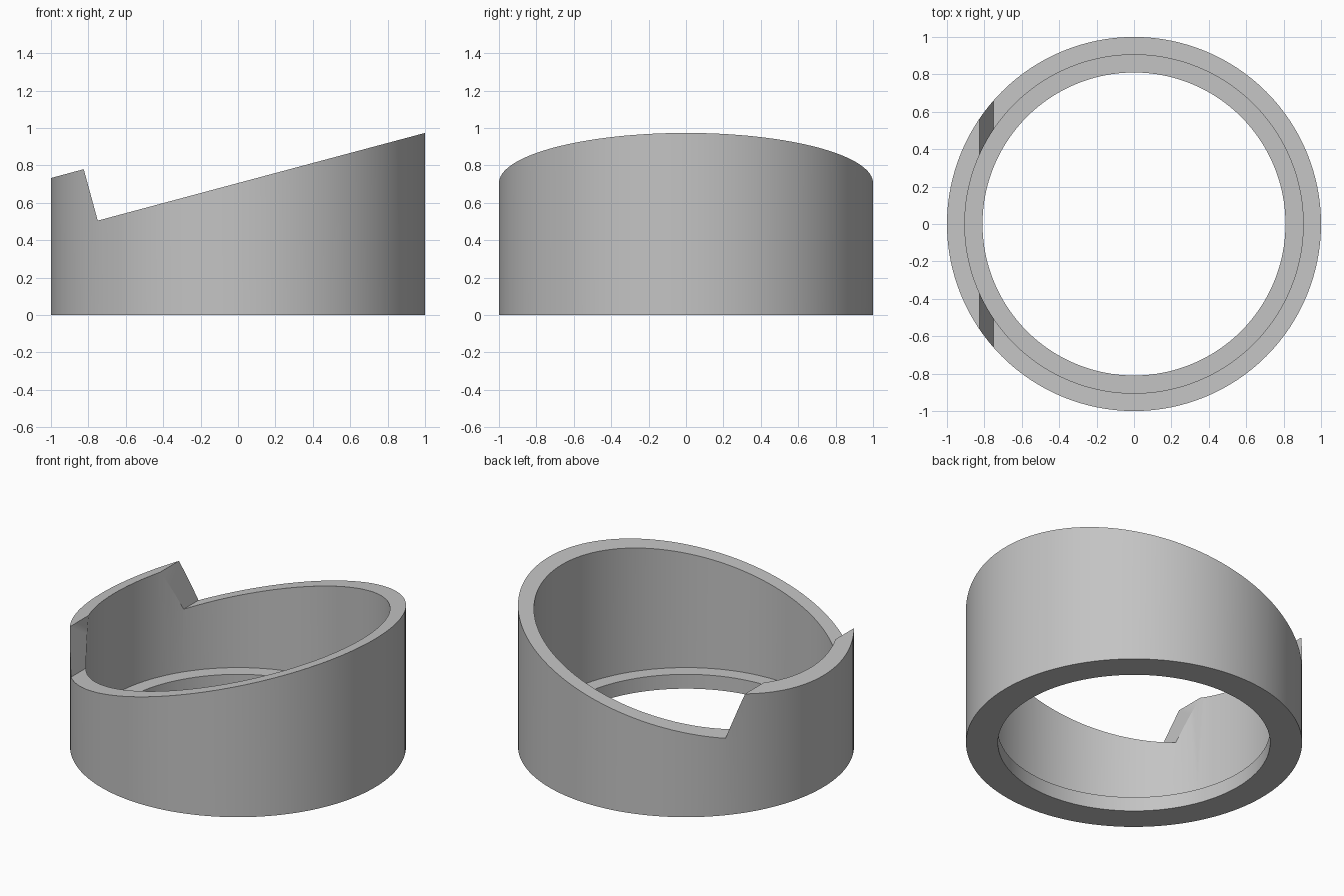
import bpy, bmesh, math

if "Cube" in bpy.data.objects:
    bpy.data.objects.remove(bpy.data.objects["Cube"])

SEGMENTS = 128
grey = bpy.data.materials.new("light grey")
grey.diffuse_color = (0.55, 0.55, 0.55, 1)
grey.use_nodes = True
grey.node_tree.nodes["Principled BSDF"].inputs["Base Color"].default_value = grey.diffuse_color


def make_object(name, bm):
    bmesh.ops.recalc_face_normals(bm, faces=bm.faces)
    mesh = bpy.data.meshes.new(name)
    bm.to_mesh(mesh)
    bm.free()
    mesh.materials.append(grey)
    obj = bpy.data.objects.new(name, mesh)
    bpy.context.collection.objects.link(obj)
    return obj


# Collar: stepped wall section (radius, height) turned around z
section = [(0.81, 0), (1, 0), (1, 1.2), (0.905, 1.2), (0.905, 0.094), (0.81, 0.094)]
bm = bmesh.new()
rings = []
for i in range(SEGMENTS):
    a = 2 * math.pi * i / SEGMENTS
    rings.append([bm.verts.new((r * math.cos(a), r * math.sin(a), z)) for r, z in section])
for i in range(SEGMENTS):
    p, q = rings[i], rings[(i + 1) % SEGMENTS]
    for j in range(len(section)):
        k = (j + 1) % len(section)
        bm.faces.new((p[j], q[j], q[k], p[k]))
collar = make_object("collar", bm)

# Cutter: region above the sloped rim with its step, extruded along y
outline = [(-1.2, 0.679), (-0.825, 0.78), (-0.75, 0.505), (1.2, 1.0275), (1.2, 1.6), (-1.2, 1.6)]
bm = bmesh.new()
face = bm.faces.new([bm.verts.new((x, -1.3, z)) for x, z in outline])
extruded = bmesh.ops.extrude_face_region(bm, geom=[face])["geom"]
bmesh.ops.translate(bm, vec=(0, 2.6, 0), verts=[v for v in extruded if isinstance(v, bmesh.types.BMVert)])
cutter = make_object("rim_cutter", bm)
cutter.hide_render = True
cutter.hide_set(True)

# Trim the rim
cut = collar.modifiers.new("trim rim", "BOOLEAN")
cut.operation = "DIFFERENCE"
cut.solver = "EXACT"
cut.object = cutter
bpy.context.view_layer.objects.active = collar
collar.select_set(True)
bpy.ops.object.modifier_apply(modifier=cut.name)
bpy.data.objects.remove(cutter)
bpy.ops.object.shade_smooth_by_angle(angle=math.radians(30))
